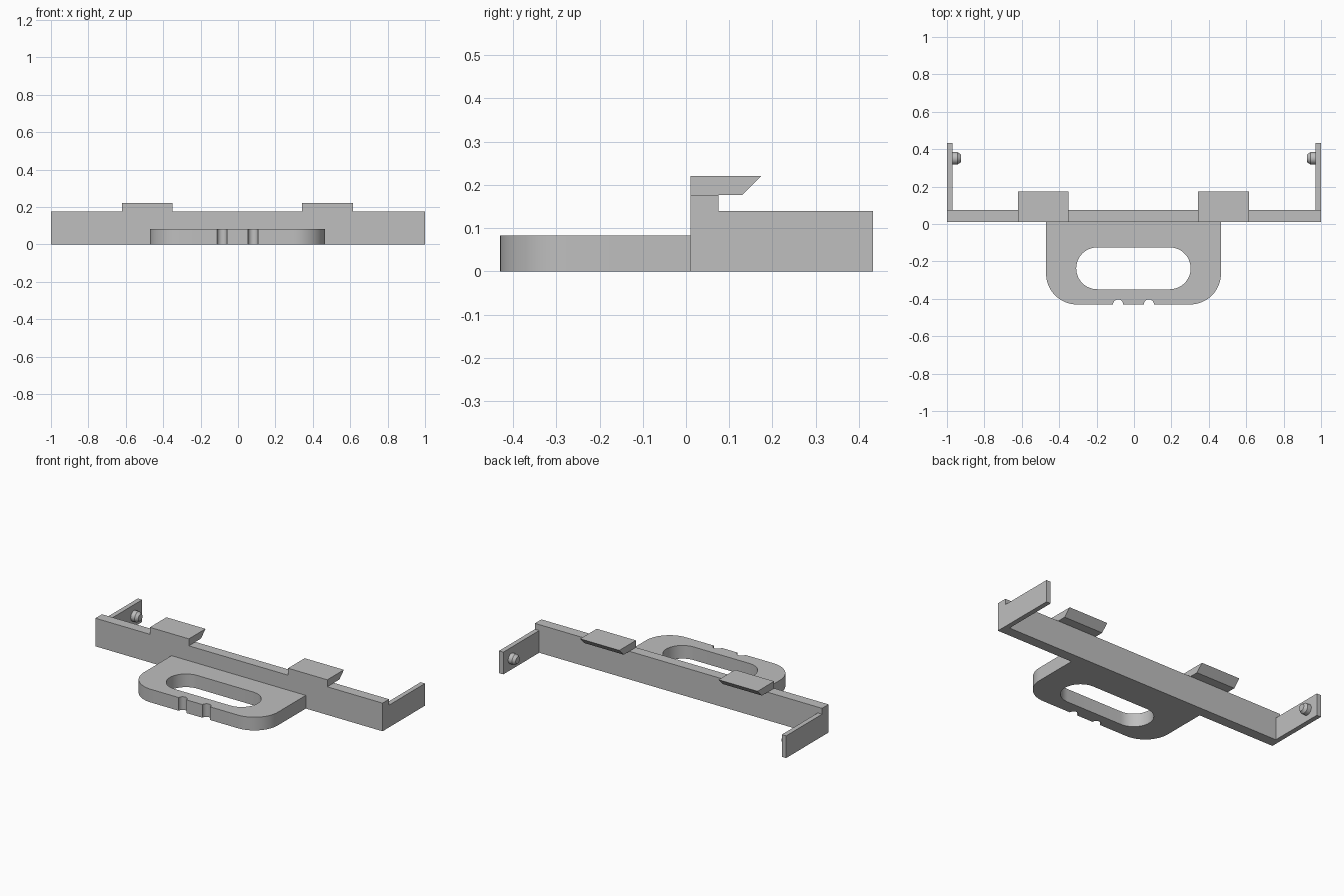
import bpy, bmesh, math

if "Cube" in bpy.data.objects:
    bpy.data.objects.remove(bpy.data.objects["Cube"])

grey = bpy.data.materials.new("plain_grey")
grey.diffuse_color = (0.52, 0.52, 0.52, 1)
grey.use_nodes = True
grey.node_tree.nodes["Principled BSDF"].inputs["Base Color"].default_value = grey.diffuse_color


def finish(name, bm, smooth=False):
    bmesh.ops.remove_doubles(bm, verts=bm.verts, dist=1e-5)
    bmesh.ops.recalc_face_normals(bm, faces=bm.faces)
    me = bpy.data.meshes.new(name)
    bm.to_mesh(me)
    bm.free()
    me.materials.append(grey)
    ob = bpy.data.objects.new(name, me)
    bpy.context.collection.objects.link(ob)
    if smooth:
        bpy.ops.object.select_all(action='DESELECT')
        ob.select_set(True)
        bpy.context.view_layer.objects.active = ob
        bpy.ops.object.shade_smooth_by_angle(angle=math.radians(30))
    return ob


def prism_x(name, profile, x0, x1):
    """Extrude a (y, z) profile along x."""
    bm = bmesh.new()
    face = bm.faces.new([bm.verts.new((x0, y, z)) for y, z in profile])
    ext = bmesh.ops.extrude_face_region(bm, geom=[face])
    verts = [g for g in ext["geom"] if isinstance(g, bmesh.types.BMVert)]
    bmesh.ops.translate(bm, verts=verts, vec=(x1 - x0, 0, 0))
    return finish(name, bm)


def rect(y0, y1, z0, z1):
    return [(y0, z0), (y1, z0), (y1, z1), (y0, z1)]


def arc(cx, cy, r, a0, a1, n):
    pts = []
    for i in range(n + 1):
        a = math.radians(a0 + (a1 - a0) * i / n)
        pts.append((cx + r * math.cos(a), cy + r * math.sin(a)))
    return pts


def pin(name, side):
    """Chamfered round pin pointing inward from an arm."""
    bm = bmesh.new()
    n = 32
    rings = []
    for x, r in [(0.975, 0.033), (0.943, 0.033), (0.926, 0.021)]:
        rings.append([bm.verts.new((side * x, 0.351 + py, 0.07 + pz))
                      for py, pz in arc(0, 0, r, 0, 360 - 360 / n, n - 1)])
    for a, b in zip(rings, rings[1:]):
        for i in range(n):
            j = (i + 1) % n
            bm.faces.new((a[i], a[j], b[j], b[i]))
    bm.faces.new(rings[0])
    bm.faces.new(rings[-1])
    finish(name, bm, True)


# Long front plate
prism_x("front_plate", rect(0.01, 0.075, 0, 0.177), -1, 1)

# Side arms and their inward pins
for label, side in (("left", -1), ("right", 1)):
    prism_x(label + "_arm", rect(0.075, 0.432, 0, 0.14), side * 0.97, side)
    pin(label + "_pin", side)

# Hooks with a slanted back edge
hook = [(0.01, 0.177), (0.131, 0.177), (0.175, 0.221), (0.01, 0.221)]
prism_x("left_hook", hook, -0.621, -0.349)
prism_x("right_hook", hook, 0.342, 0.615)

# Handle outline: rounded front corners with two small round notches
x0, x1, yf, yb, r = -0.47, 0.465, -0.43, 0.01, 0.165
outer = [(x0, yb)] + arc(x0 + r, yf + r, r, 180, 270, 16)
for cx in (-0.085, 0.08):
    outer += arc(cx, yf, 0.027, 180, 0, 14)
outer += arc(x1 - r, yf + r, r, 270, 360, 16) + [(x1, yb)]

# Finger slot with semicircular ends
slot = arc(-0.197, -0.237, 0.112, 90, 270, 24) + arc(0.191, -0.237, 0.112, -90, 90, 24)

curve = bpy.data.curves.new("handle_outline", 'CURVE')
curve.dimensions = '2D'
curve.fill_mode = 'BOTH'
curve.extrude = 0.0415
for pts in (outer, slot):
    sp = curve.splines.new('POLY')
    sp.points.add(len(pts) - 1)
    for p, (x, y) in zip(sp.points, pts):
        p.co = (x, y, 0, 1)
    sp.use_cyclic_u = True
tmp = bpy.data.objects.new("handle_outline", curve)
bpy.context.collection.objects.link(tmp)
bpy.context.view_layer.update()
mesh = bpy.data.meshes.new_from_object(tmp.evaluated_get(bpy.context.evaluated_depsgraph_get()))
bm = bmesh.new()
bm.from_mesh(mesh)
bmesh.ops.translate(bm, verts=bm.verts, vec=(0, 0, 0.0415))
bpy.data.objects.remove(tmp)
finish("handle", bm, True)
